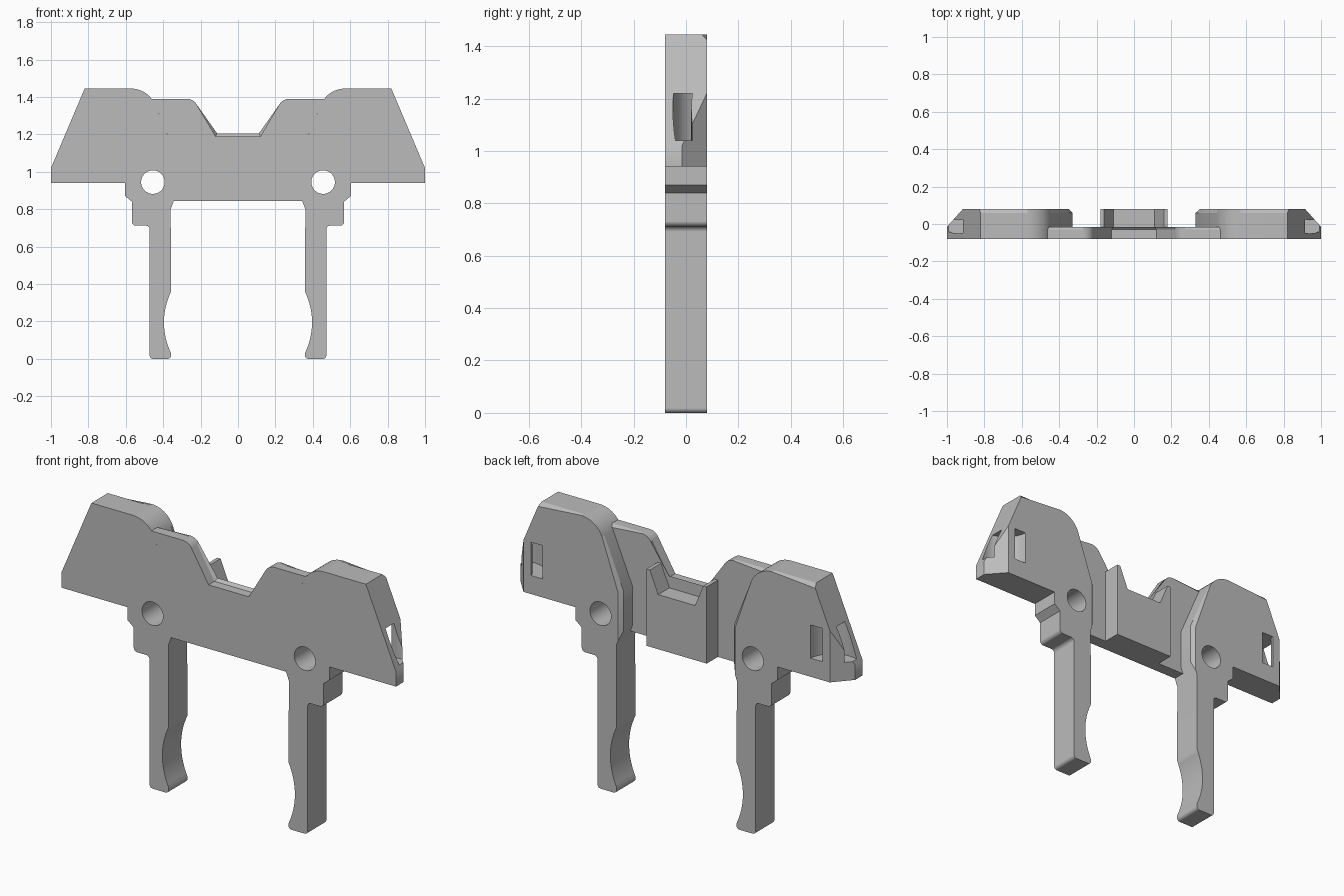
import bpy, bmesh, math
from mathutils import Vector

if "Cube" in bpy.data.objects:
    bpy.data.objects.remove(bpy.data.objects["Cube"])

FRONT, BACK, PLATE_BACK = -0.08, 0.08, -0.015

grey = bpy.data.materials.new("plain grey")
grey.use_nodes = True
grey.diffuse_color = (0.5, 0.5, 0.5, 1)
grey.node_tree.nodes["Principled BSDF"].inputs["Base Color"].default_value = (0.5, 0.5, 0.5, 1)


def rounded(corners, steps=8):
    """Turn (u, v, radius) corners into an outline with filleted corners."""
    out = []
    for i, (u, v, r) in enumerate(corners):
        p = Vector((u, v))
        if r == 0:
            out.append(p)
            continue
        a = (Vector(corners[i - 1][:2]) - p).normalized()
        b = (Vector(corners[(i + 1) % len(corners)][:2]) - p).normalized()
        half = a.angle(b) / 2
        centre = p + (a + b).normalized() * r / math.sin(half)
        start, end = [p + d * r / math.tan(half) - centre for d in (a, b)]
        out += [centre + start.lerp(end, k / steps).normalized() * r for k in range(steps + 1)]
    return out


def prism(name, outline, low, high, axis="Y", side=1, chamfer=None, size=0):
    """Extrude an outline; chamfer the far edges whose midpoint passes the rule."""
    bm = bmesh.new()
    rings = []
    for d in (low, high):
        pts = [(u, d, v) if axis == "Y" else (u, v, d) for u, v in outline]
        rings.append([bm.verts.new(p) for p in pts])
    n = len(outline)
    bm.faces.new(rings[0])
    bm.faces.new(rings[1][::-1])
    for i in range(n):
        j = (i + 1) % n
        bm.faces.new((rings[0][i], rings[0][j], rings[1][j], rings[1][i]))
    if chamfer:
        far = set(rings[1])
        picked = []
        for e in bm.edges:
            mid = (e.verts[0].co + e.verts[1].co) / 2
            if e.verts[0] in far and e.verts[1] in far and chamfer(abs(mid.x), mid.z):
                picked.append(e)
        bmesh.ops.bevel(bm, geom=picked, offset=size, segments=1, affect='EDGES',
                        clamp_overlap=False)
    for v in bm.verts:
        v.co.x *= side
    bmesh.ops.recalc_face_normals(bm, faces=bm.faces)
    mesh = bpy.data.meshes.new(name)
    bm.to_mesh(mesh)
    bm.free()
    obj = bpy.data.objects.new(name, mesh)
    mesh.materials.append(grey)
    bpy.context.collection.objects.link(obj)
    return obj


def activate(obj):
    bpy.ops.object.select_all(action='DESELECT')
    obj.select_set(True)
    bpy.context.view_layer.objects.active = obj


def cut(obj, cutter):
    mod = obj.modifiers.new("cut", 'BOOLEAN')
    mod.operation, mod.solver, mod.object = 'DIFFERENCE', 'EXACT', cutter
    activate(obj)
    bpy.ops.object.modifier_apply(modifier=mod.name)
    bpy.data.objects.remove(cutter)


def finish(obj):
    activate(obj)
    bpy.ops.object.shade_smooth_by_angle(angle=math.radians(25))
    mod = obj.modifiers.new("even shading", 'WEIGHTED_NORMAL')
    mod.keep_sharp = True


def arc(cx, cy, r, start, end, steps):
    angles = [math.radians(start + (end - start) * k / steps) for k in range(steps + 1)]
    return [(cx + r * math.cos(a), cy + r * math.sin(a)) for a in angles]


# Wing with its leg: one outline, including the scalloped inner grip
scallop = [(0.358 + 0.038 * (1 - (k / 8) ** 2), 0.195 + 0.165 * k / 8, 0) for k in range(-8, 9)]
wing = rounded([
    (0.33, 1.09, 0), (0.481, 1.445, 0.135), (0.82, 1.445, 0), (1, 1.02, 0), (1, 0.94, 0),
    (0.603, 0.94, 0), (0.603, 0.87, 0), (0.567, 0.84, 0), (0.567, 0.712, 0.02),
    (0.472, 0.712, 0.02), (0.472, 0, 0.018), (0.358, 0, 0.018),
    *scallop, (0.36, 0.8, 0), (0.33, 0.88, 0)])

for side, label in ((1, "left"), (-1, "right")):
    body = prism(label + "_wing_and_leg", wing, FRONT, BACK, side=side, size=0.02,
                 chamfer=lambda x, z: (z > 1.4 and x < 0.81) or (x < 0.47 and z > 0.85))
    # Round through hole
    cut(body, prism("hole_cutter", arc(0.455, 0.945, 0.063, 0, 352.5, 47), -0.2, 0.2, side=side))
    # Slanted rear corner of the outer end
    corner = [(1.085, -0.11), (1.3, 0.175), (0.83, 0.175)]
    cut(body, prism("corner_cutter", corner, 0.8, 1.6, axis="Z", side=side))
    # Curved strap slot from the back face round to the outer end
    slot = arc(0.94, 0.09, 0.14, 170, 330, 24) + arc(0.94, 0.09, 0.07, 330, 170, 24)
    cut(body, prism("slot_cutter", slot, 1.04, 1.22, axis="Z", side=side))
    finish(body)

# Thin front plate joining the wings, with a notch in the top
half = [(0.12, 1.19, 0), (0.239, 1.39, 0.06), (0.465, 1.39, 0), (0.446, 1.363, 0),
        (0.33, 1.09, 0), (0.33, 0.88, 0), (0.343, 0.845, 0)]
plate = rounded(half + [(-x, z, r) for x, z, r in reversed(half)])
finish(prism("bridge_plate", plate, FRONT, PLATE_BACK, size=0.015,
             chamfer=lambda x, z: z > 1.385 or (x < 0.3 and z > 1.15)))

# Rear centre block with two raised ears
half = [(0.11, 1.14), (0.16, 1.26), (0.18, 1.26), (0.18, 0.845)]
block = half + [(-x, z) for x, z in reversed(half)]
finish(prism("centre_block", block, PLATE_BACK, BACK))
